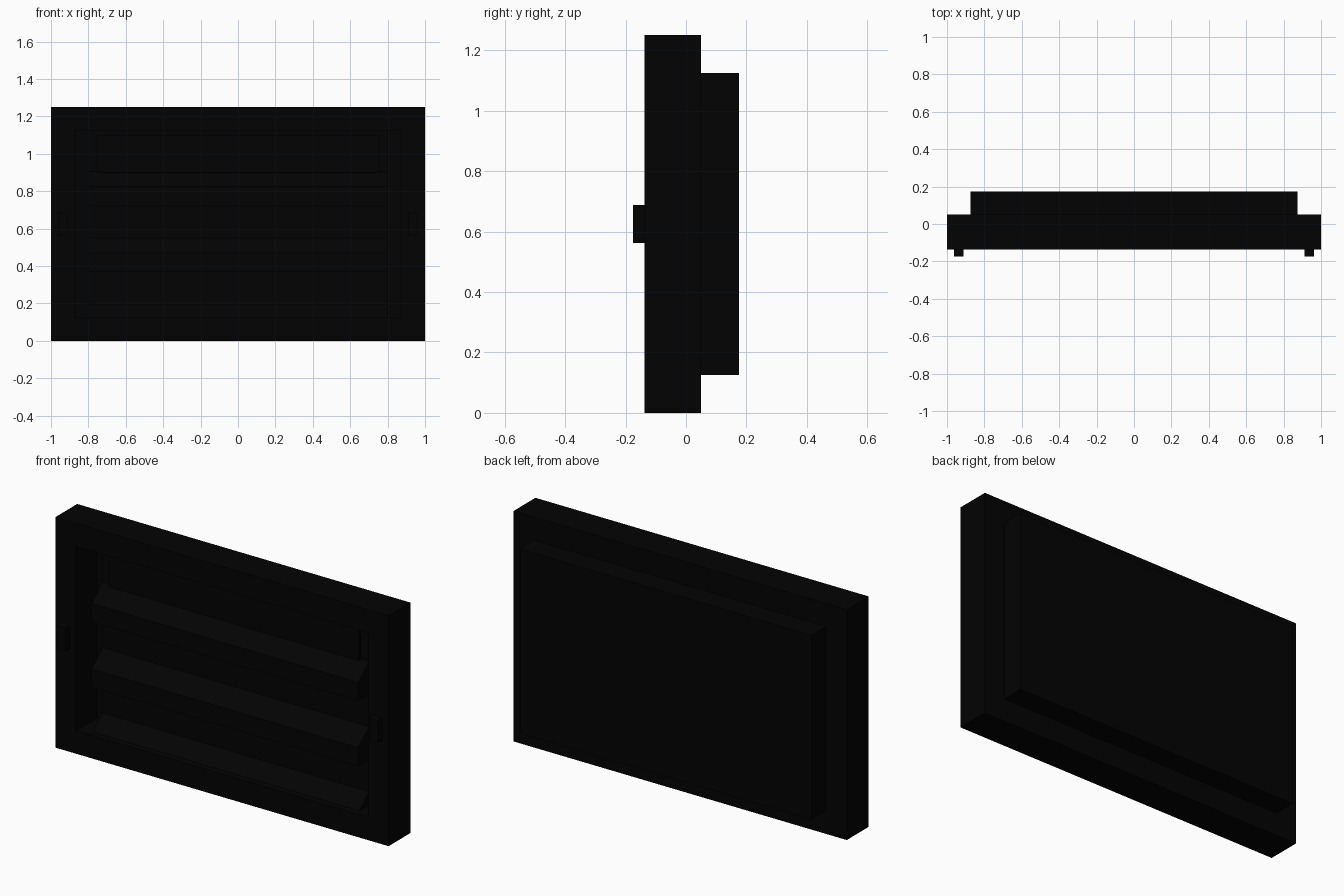
import bpy
import bmesh

cube = bpy.data.objects.get("Cube")
if cube:
    bpy.data.objects.remove(cube, do_unlink=True)

black = bpy.data.materials.new("matte black")
black.use_nodes = True
colour = (0.0008, 0.0008, 0.0008, 1)
black.diffuse_color = colour
black.node_tree.nodes["Principled BSDF"].inputs["Base Color"].default_value = colour


def add_object(name, bm):
    bmesh.ops.recalc_face_normals(bm, faces=bm.faces)
    mesh = bpy.data.meshes.new(name)
    bm.to_mesh(mesh)
    bm.free()
    mesh.materials.append(black)
    obj = bpy.data.objects.new(name, mesh)
    bpy.context.collection.objects.link(obj)
    return obj


def extrude_profile(name, points, shift):
    """Solid made by pushing a closed outline along shift."""
    bm = bmesh.new()
    face = bm.faces.new([bm.verts.new(p) for p in points])
    moved = bmesh.ops.extrude_face_region(bm, geom=[face])["geom"]
    bmesh.ops.translate(bm, vec=shift, verts=[v for v in moved if isinstance(v, bmesh.types.BMVert)])
    # Keep the starting cap if the extrusion dropped it
    edges = [e for e in bm.edges if e.is_boundary]
    if edges:
        bmesh.ops.holes_fill(bm, edges=edges)
    return add_object(name, bm)


def box(name, x, y, z):
    points = [(x[0], y[0], z[0]), (x[1], y[0], z[0]), (x[1], y[0], z[1]), (x[0], y[0], z[1])]
    return extrude_profile(name, points, (0, y[1] - y[0], 0))


FRONT, BACK, REAR = -0.1375, 0.05, 0.175
INNER, LOW, HIGH, TOP = 0.875, 0.125, 1.125, 1.25

# Outer frame: a slab whose front face is inset and pushed inwards
bm = bmesh.new()
outline = [(-1, 0), (1, 0), (1, TOP), (-1, TOP)]
opening = [(-INNER, LOW), (INNER, LOW), (INNER, HIGH), (-INNER, HIGH)]


def ring(points, y):
    return [bm.verts.new((x, y, z)) for x, z in points]


rings = [ring(opening, BACK - 0.01), ring(opening, FRONT), ring(outline, FRONT), ring(outline, BACK)]
for a, b in zip(rings, rings[1:]):
    for i in range(4):
        j = (i + 1) % 4
        bm.faces.new((a[i], a[j], b[j], b[i]))
bm.faces.new(rings[0])
bm.faces.new(rings[-1])
add_object("outer_frame", bm)

# Raised housing behind the frame
box("rear_housing", (-INNER, INNER), (BACK, REAR), (LOW, HIGH))

# Recessed insert carrying the louvres, and the thin panel above them
SEAT = -0.02
box("louvre_backing", (-0.8, 0.8), (SEAT, BACK - 0.01), (LOW, HIGH))
box("upper_panel", (-0.75, 0.75), (SEAT - 0.015, SEAT), (0.9, 1.1))

# Three louvres with a sloping top and an upright front
for n in range(3):
    z = 0.905 - n * 0.354
    section = [(-0.8, SEAT, z), (-0.8, -0.112, z - 0.08),
               (-0.8, -0.112, z - 0.18), (-0.8, SEAT, z - 0.18)]
    extrude_profile(f"louvre_{n + 1}", section, (1.6, 0, 0))

# Small tabs on the side borders
for side, name in ((-1, "right_tab"), (1, "left_tab")):
    edges = sorted((side * 0.9125, side * 0.9625))
    box(name, edges, (-0.175, FRONT), (0.5625, 0.6875))
